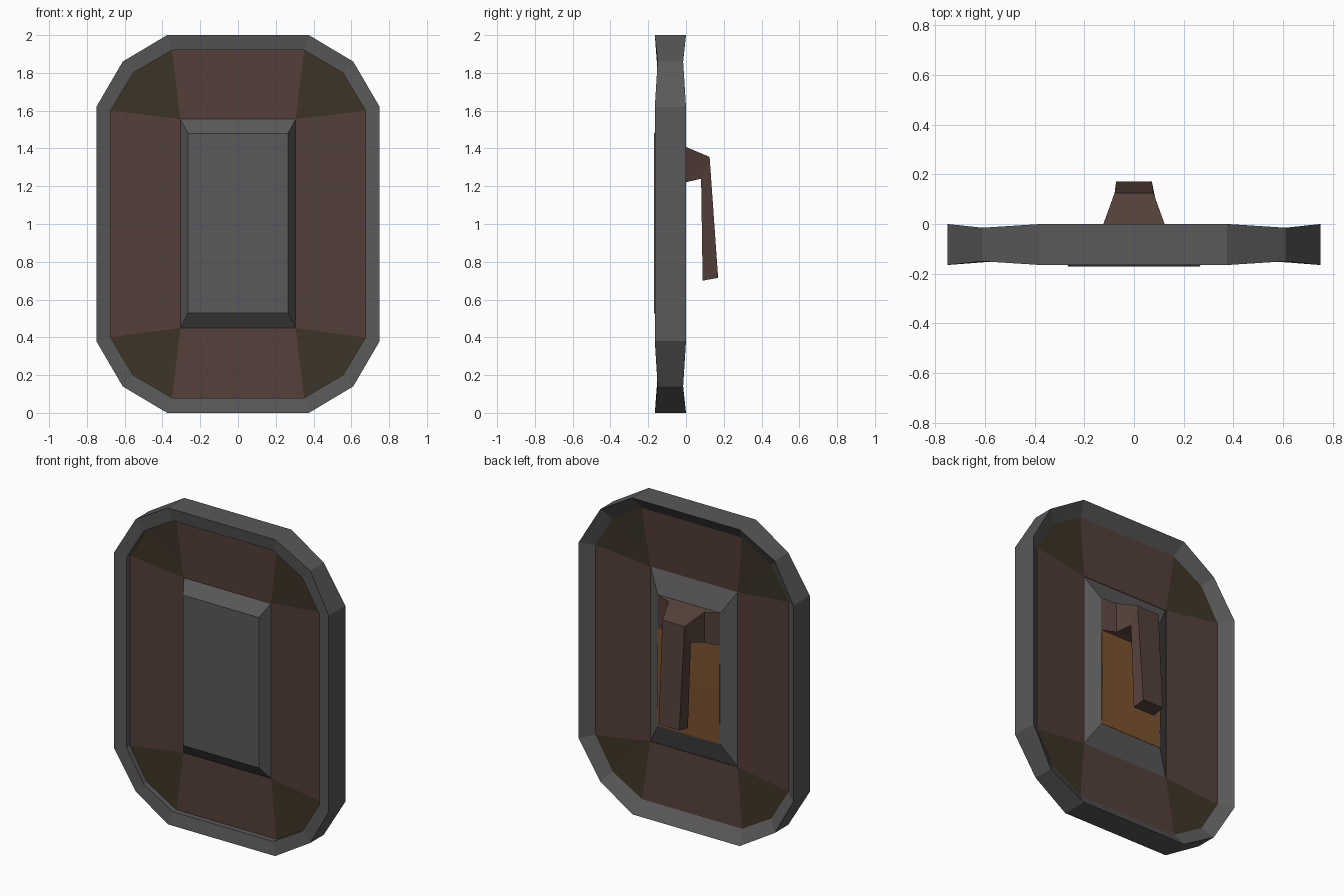
import bpy, bmesh

if "Cube" in bpy.data.objects:
    bpy.data.objects.remove(bpy.data.objects["Cube"])


def material(name, rgb):
    m = bpy.data.materials.new(name)
    m.diffuse_color = (*rgb, 1)
    m.use_nodes = True
    m.node_tree.nodes["Principled BSDF"].inputs["Base Color"].default_value = m.diffuse_color
    return m


GREY = material("iron", (0.1, 0.1, 0.1))
BROWN = material("wood", (0.088, 0.05, 0.041))
DARK = material("dark_wood", (0.047, 0.034, 0.019))
TAN = material("leather", (0.2, 0.085, 0.027))


def loft(name, rings, mats, caps=True, loop=False, pick=None):
    """Join equal-length point rings with quads; pick(i, j) chooses a material."""
    bm = bmesh.new()
    vs = [[bm.verts.new(p) for p in r] for r in rings]
    n = len(vs[0])
    for i in range(len(vs) if loop else len(vs) - 1):
        a, b = vs[i], vs[(i + 1) % len(vs)]
        for j in range(n):
            k = (j + 1) % n
            f = bm.faces.new((a[j], a[k], b[k], b[j]))
            if pick:
                f.material_index = pick(i, j)
    if caps:
        bm.faces.new(vs[0])
        bm.faces.new(vs[-1])
    bmesh.ops.recalc_face_normals(bm, faces=bm.faces)
    me = bpy.data.meshes.new(name)
    bm.to_mesh(me)
    bm.free()
    for m in mats:
        me.materials.append(m)
    ob = bpy.data.objects.new(name, me)
    bpy.context.collection.objects.link(ob)
    return ob


def outline(quarter, ys):
    """Mirror three corner points (x, z) into a twelve-point ring about z = 1."""
    q = [(x, y, z) for (x, z), y in zip(quarter, ys)]
    right = q + [(x, y, 2 - z) for x, y, z in reversed(q)]
    return right + [(-x, y, z) for x, y, z in reversed(right)]


def rect(x, z0, z1, y):
    return [(x, y, z0), (x, y, z1), (-x, y, z1), (-x, y, z0)]


OUTER = [(0.375, 0.0), (0.61, 0.14), (0.75, 0.38)]
INNER = [(0.35, 0.08), (0.555, 0.2), (0.675, 0.4)]

# Iron rim, hollow ring pinched at the corners
loft("rim", [outline(OUTER, (-0.165, -0.15, -0.165)),
             outline(INNER, (-0.15,) * 3),
             outline(INNER, (-0.06,) * 3),
             outline(OUTER, (0, -0.015, 0))], [GREY], caps=False, loop=True)


# Wooden panels between rim and boss, dark at the corners
def hub(y):
    c = [(0.305, y, 0.45), (0.305, y, 1.555), (-0.305, y, 1.555), (-0.305, y, 0.45)]
    return [p for p in c for _ in range(3)]


panel = loft("panels", [hub(-0.107), outline(INNER, (-0.115,) * 3),
                        outline(INNER, (-0.06,) * 3), hub(-0.08)],
             [BROWN, DARK], caps=False, pick=lambda i, j: int(j % 3 != 2))
bm = bmesh.new()
bm.from_mesh(panel.data)
bmesh.ops.remove_doubles(bm, verts=bm.verts, dist=0.0005)
bm.to_mesh(panel.data)
bm.free()

# Central iron boss, tapering to front and back
loft("boss", [rect(0.265, 0.53, 1.48, -0.17), rect(0.305, 0.45, 1.555, -0.105),
              rect(0.305, 0.45, 1.555, -0.083), rect(0.22, 0.59, 1.42, -0.03)], [GREY])

# Leather pad behind the boss, slightly bowed at mid height
loft("pad", [[(x, -0.045, 0.592), (x, -0.028, 0.592), (x, -0.022, 0.92),
              (x, -0.028, 1.21), (x, -0.045, 1.21)] for x in (-0.218, 0.218)], [TAN])

# Handle: flared mount, elbow and hanging grip
loft("handle", [rect(0.218, 1.21, 1.42, -0.045),
                rect(0.218, 1.21, 1.42, -0.028),
                rect(0.125, 1.22, 1.41, -0.005),
                [(x, y, z) for x, y, z in ((0.09, 0.08, 1.24), (0.078, 0.125, 1.355),
                                           (-0.078, 0.125, 1.355), (-0.09, 0.08, 1.24))],
                [(x, y, z) for x, y, z in ((0.075, 0.088, 0.70), (0.072, 0.17, 0.715),
                                           (-0.072, 0.17, 0.715), (-0.075, 0.088, 0.70))]],
     [BROWN])
